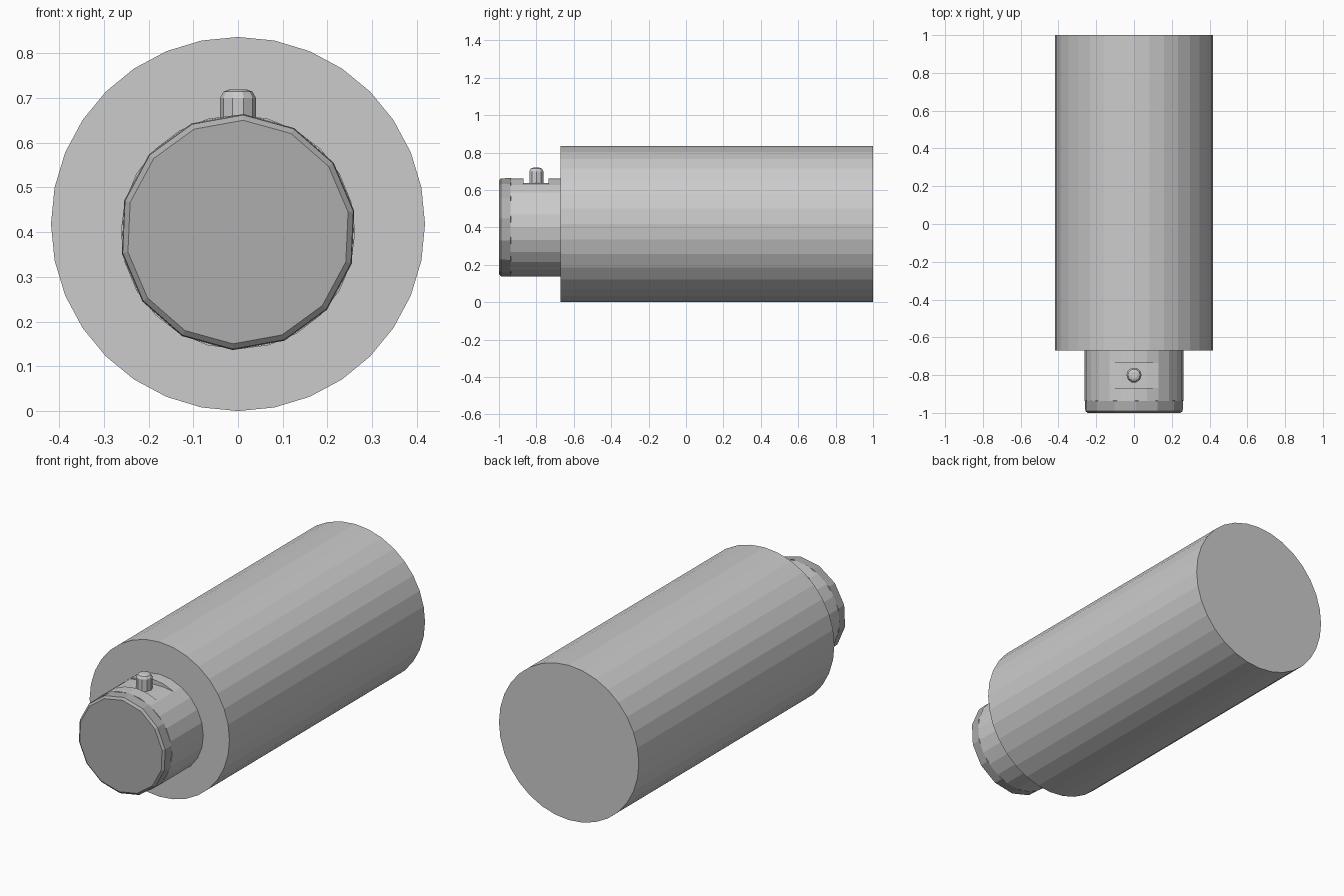
import bpy, bmesh, math

if "Cube" in bpy.data.objects:
    bpy.data.objects.remove(bpy.data.objects["Cube"])

NECK_Z = 0.40


def loft(name, rings, sides, cz, offset=0.0):
    """Closed tube along y; rings are (y, radius, ceiling height or None)."""
    bm = bmesh.new()
    loops = []
    for y, r, top in rings:
        loop = []
        for i in range(sides):
            a = 2 * math.pi * (i + offset) / sides
            z = cz + r * math.cos(a)
            if top is not None:
                z = min(z, top)
            loop.append(bm.verts.new((r * math.sin(a), y, z)))
        loops.append(loop)
    for a, b in zip(loops, loops[1:]):
        for i in range(sides):
            j = (i + 1) % sides
            bm.faces.new((a[i], a[j], b[j], b[i]))
    bm.faces.new(loops[0])
    bm.faces.new(loops[-1])
    bmesh.ops.remove_doubles(bm, verts=bm.verts, dist=1e-5)
    bmesh.ops.recalc_face_normals(bm, faces=bm.faces)
    mesh = bpy.data.meshes.new(name)
    bm.to_mesh(mesh)
    bm.free()
    obj = bpy.data.objects.new(name, mesh)
    bpy.context.collection.objects.link(obj)
    return obj


# Large main barrel
loft("main_barrel", [(-0.67, 0.418, None), (1.0, 0.418, None)], 32, 0.418)

# Neck with a flat recess on top around the button
FLAT = 0.636
neck = loft("neck", [(-0.937, 0.262, None), (-0.868, 0.262, None),
                     (-0.868, 0.262, FLAT), (-0.735, 0.262, FLAT),
                     (-0.735, 0.262, None), (-0.665, 0.262, None)], 24, NECK_Z)

# Faceted end cap with a thin chamfered rim
cap = loft("end_cap", [(-1.0, 0.25, None), (-0.99, 0.262, None),
                       (-0.937, 0.264, None), (-0.93, 0.255, None)],
           14, NECK_Z, 0.1)

# Rounded locking button
bm = bmesh.new()
rows = []
for z, r in [(0.62, 0.04), (0.70, 0.04), (0.714, 0.032), (0.719, 0.018)]:
    rows.append([bm.verts.new((r * math.cos(math.tau * i / 10),
                               -0.80 + r * math.sin(math.tau * i / 10), z))
                 for i in range(10)])
for a, b in zip(rows, rows[1:]):
    for i in range(10):
        bm.faces.new((a[i], a[(i + 1) % 10], b[(i + 1) % 10], b[i]))
bm.faces.new(rows[0])
bm.faces.new(rows[-1])
bmesh.ops.recalc_face_normals(bm, faces=bm.faces)
mesh = bpy.data.meshes.new("lock_button")
bm.to_mesh(mesh)
bm.free()
button = bpy.data.objects.new("lock_button", mesh)
bpy.context.collection.objects.link(button)

# Darker grey for the fitting
for obj, shade in ((neck, 0.55), (button, 0.55), (cap, 0.42)):
    mat = bpy.data.materials.new(obj.name + "_grey")
    mat.diffuse_color = (shade, shade, shade, 1)
    mat.use_nodes = True
    mat.node_tree.nodes["Principled BSDF"].inputs["Base Color"].default_value = mat.diffuse_color
    obj.data.materials.append(mat)
